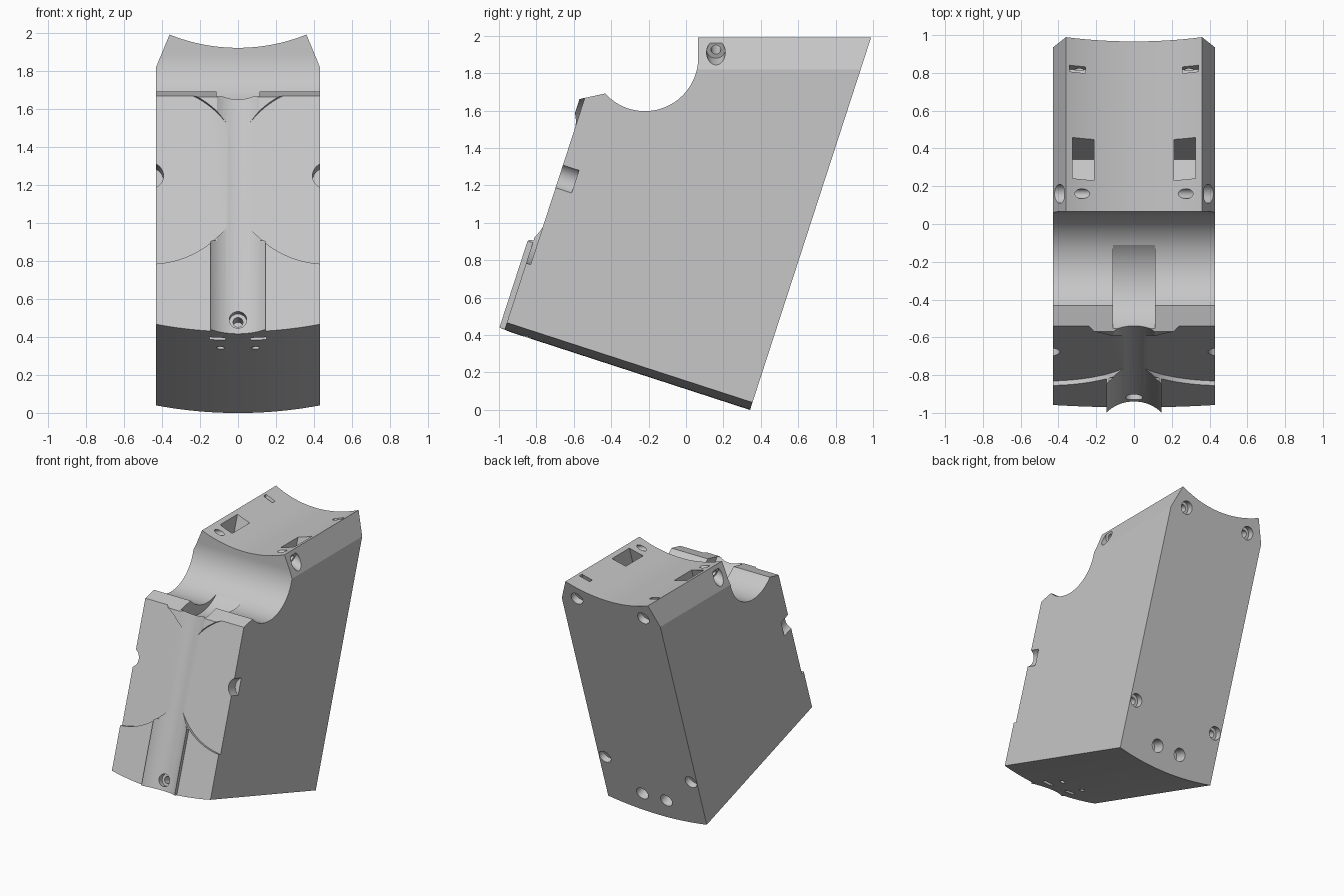
import bpy, bmesh, math
from mathutils import Matrix, Vector

cube = bpy.data.objects.get("Cube")
if cube:
    bpy.data.objects.remove(cube)

HALF = 0.43          # half width of the block
DEPTH = 1.381        # front to back, along the lean
WORLD = Matrix.Identity(4)
TILT = Matrix.Rotation(math.radians(-18), 4, 'X')
LEAN = Matrix.Translation((0, -0.958, 0.466)) @ TILT


def finish(name, bm, frame):
    bmesh.ops.transform(bm, matrix=frame, verts=bm.verts)
    bmesh.ops.recalc_face_normals(bm, faces=bm.faces)
    mesh = bpy.data.meshes.new(name)
    bm.to_mesh(mesh)
    bm.free()
    obj = bpy.data.objects.new(name, mesh)
    bpy.context.collection.objects.link(obj)
    return obj


def prism(name, outline, axis, lo, hi, frame=WORLD):
    """Extrude a 2D outline along x or y."""
    place = (lambda a, b, t: (t, a, b)) if axis == 'x' else (lambda a, b, t: (a, t, b))
    bm = bmesh.new()
    face = bm.faces.new([bm.verts.new(place(a, b, lo)) for a, b in outline])
    new = bmesh.ops.extrude_face_region(bm, geom=[face])["geom"]
    shift = Vector(place(0, 0, hi - lo))
    bmesh.ops.translate(bm, vec=shift, verts=[v for v in new if isinstance(v, bmesh.types.BMVert)])
    return finish(name, bm, frame)


def box(name, lo, hi, frame):
    (x0, y0, z0), (x1, y1, z1) = lo, hi
    return prism(name, [(y0, z0), (y1, z0), (y1, z1), (y0, z1)], 'x', x0, x1, frame)


def rod(start, out, radius, depth, frame, lead=0.1, sides=40):
    """Cylinder sunk into a surface point against its outward direction."""
    out = Vector(out).normalized()
    mid = Vector(start) + out * (lead - depth) / 2
    turn = out.to_track_quat('Z', 'Y').to_matrix().to_4x4()
    bm = bmesh.new()
    bmesh.ops.create_cone(bm, cap_ends=True, segments=sides, radius1=radius, radius2=radius,
                          depth=lead + depth, matrix=Matrix.Translation(mid) @ turn)
    return finish("drill", bm, frame)


def arc(cx, cy, r, a0, a1, n):
    steps = [math.radians(a0 + (a1 - a0) * i / n) for i in range(n + 1)]
    return [(cx + r * math.cos(a), cy + r * math.sin(a)) for a in steps]


def combine(obj, tool, operation):
    mod = obj.modifiers.new("shape", 'BOOLEAN')
    mod.object, mod.operation, mod.solver = tool, operation, 'EXACT'
    bpy.ops.object.select_all(action='DESELECT')
    bpy.context.view_layer.objects.active = obj
    obj.select_set(True)
    bpy.ops.object.modifier_apply(modifier=mod.name)
    bpy.data.objects.remove(tool)


def lean_point(v, w):
    p = LEAN @ Vector((0, v, w))
    return p.y, p.z


# Leaning block with the round saddle in its side profile
back_top = (1.99 - lean_point(DEPTH, 0)[1]) / math.cos(math.radians(18))
profile = [lean_point(0, -0.1), lean_point(DEPTH, -0.1), lean_point(DEPTH, back_top),
           (0.065, 1.99), *arc(-0.22, 1.882, 0.285, 0, -138, 48), lean_point(0, 1.257)]
body = prism("leaning_block", profile, 'x', -0.6, 0.6)


def cut(tool):
    combine(body, tool, 'DIFFERENCE')


# Raised rib low on the front
combine(body, box("rib", (-0.145, -0.032, -0.09), (0.145, 0.1, 0.461), LEAN), 'UNION')

# Rounded underside
R = 2.22
swing = math.degrees(math.asin(HALF / R))
under = arc(0, R - 0.042, R, 270 - swing, 270 + swing, 24) + [(HALF, 3), (-HALF, 3)]
combine(body, prism("underside", under, 'y', -1, 3, LEAN), 'INTERSECT')

# Hollow top with chamfered sides
R = 0.96
swing = math.degrees(math.asin(0.36 / R))
crown = [(-0.6, -1), (0.6, -1), (0.6, 1.41),
         *arc(0, 1.92 + R, R, 270 + swing, 270 - swing, 32), (-0.6, 1.41)]
combine(body, prism("crown", crown, 'y', -2, 2), 'INTERSECT')

# Long groove up the front, and the round slot in the saddle lip
cut(prism("groove", arc(0, 0, 0.2, 0, 354, 59), 'x', -0.3, 1.6,
          LEAN @ Matrix.Translation((0, -0.167, 0)) @ Matrix.Rotation(math.radians(-90), 4, 'Y')))
cut(prism("lip_slot", arc(-0.31, 1.85, 0.305, 0, 355, 71), 'x', -0.112, 0.112))

for s in (-1, 1):
    # Round front recesses with half holes at their centres
    cut(rod((s * 0.465, 0, 0.83), (0, -1, 0), 0.497, 0.025, LEAN, sides=96))
    cut(rod((s * 0.465, 0, 0.83), (0, -1, 0), 0.073, 0.115, LEAN))

    # Top pockets and slits
    deck = Matrix.Translation((s * 0.268, 0.343, 1.955)) @ TILT
    cut(box("pocket", (-0.057, -0.103, -0.32), (0.057, 0.103, 0.2), deck))
    slit = Matrix.Translation((s * 0.3, 0.82, 1.97)) @ TILT
    cut(box("slit", (-0.042, -0.016, -0.06), (0.042, 0.016, 0.1), slit))

    # Stepped bores rising from the chamfers and breaking out on top
    bore = (s * 0.92, 0, -0.39)
    cut(rod((s * 0.393, 0.16, 1.91), bore, 0.05, 0.04, WORLD))
    cut(rod((s * 0.393, 0.16, 1.91), bore, 0.026, 0.3, WORLD))

    # Back screw holes, stepped, and plain lower holes
    for x, w in ((0.29, 1.91), (0.375, 0.385)):
        cut(rod((s * x, DEPTH, w), (0, 1, 0), 0.05, 0.05, LEAN))
        cut(rod((s * x, DEPTH, w), (0, 1, 0), 0.028, 0.14, LEAN))
    cut(rod((s * 0.105, DEPTH, 0.125), (0, 1, 0), 0.05, 0.1, LEAN))

    # Underside slits and pin holes
    cut(box("under_slit", (s * 0.107 - 0.042, 0.105, -0.2), (s * 0.107 + 0.042, 0.145, -0.015), LEAN))
    cut(rod((s * 0.092, 0.28, -0.04), (0, 0, -1), 0.021, 0.025, LEAN))

# Stepped screw hole at the foot of the groove
cut(rod((0, 0.033, 0.035), (0, -1, 0), 0.046, 0.04, LEAN))
cut(rod((0, 0.033, 0.035), (0, -1, 0), 0.026, 0.12, LEAN))

# Plain grey finish
grey = bpy.data.materials.new("plain_grey")
grey.use_nodes = True
colour = (0.57, 0.57, 0.57, 1)
grey.diffuse_color = colour
grey.node_tree.nodes["Principled BSDF"].inputs["Base Color"].default_value = colour
body.data.materials.clear()
body.data.materials.append(grey)
for poly in body.data.polygons:
    poly.material_index = 0
bpy.ops.object.shade_smooth_by_angle(angle=math.radians(15))
